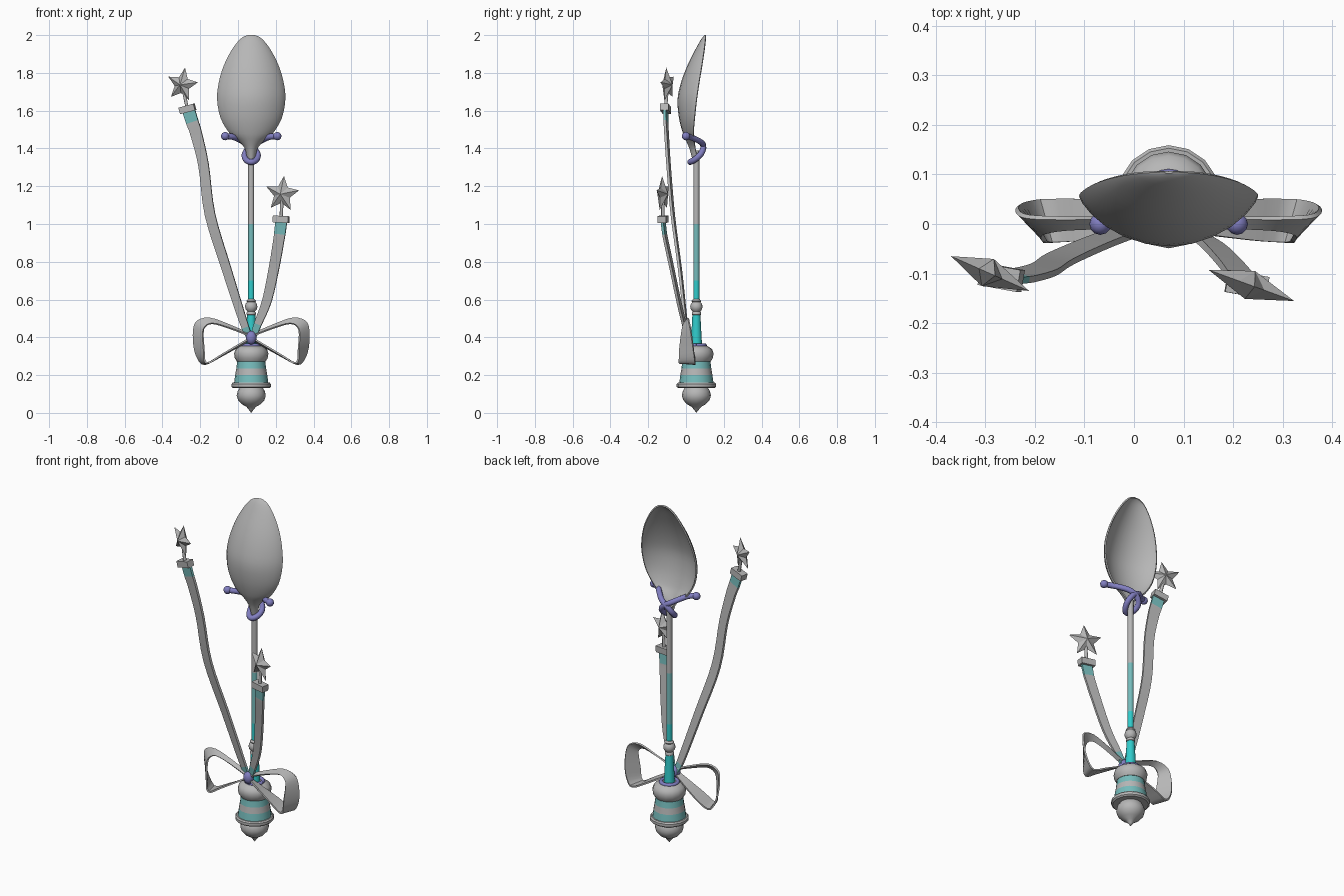
import bpy, bmesh, math
from mathutils import Matrix, Vector

if "Cube" in bpy.data.objects:
    bpy.data.objects.remove(bpy.data.objects["Cube"])

CX, CY = 0.07, 0.055          # axis of the handle


def material(name, rgb):
    m = bpy.data.materials.new(name)
    m.diffuse_color = (*rgb, 1)
    m.use_nodes = True
    m.node_tree.nodes["Principled BSDF"].inputs["Base Color"].default_value = m.diffuse_color
    return m


GRAY = material("silver gray", (0.47, 0.47, 0.47))
TEAL = material("bright teal", (0.03, 0.60, 0.60))
PALE = material("pale teal", (0.18, 0.50, 0.50))
PURPLE = material("soft purple", (0.22, 0.21, 0.53))


def finish(name, bm, mats=(GRAY,), rule=None, thickness=0, angle=40):
    bmesh.ops.recalc_face_normals(bm, faces=bm.faces[:])
    if rule:
        for f in bm.faces:
            f.material_index = rule(f.calc_center_median())
    me = bpy.data.meshes.new(name)
    bm.to_mesh(me)
    bm.free()
    ob = bpy.data.objects.new(name, me)
    bpy.context.collection.objects.link(ob)
    for m in mats:
        me.materials.append(m)
    bpy.ops.object.select_all(action='DESELECT')
    ob.select_set(True)
    bpy.context.view_layer.objects.active = ob
    if thickness:
        s = ob.modifiers.new("thickness", 'SOLIDIFY')
        s.thickness = thickness
        s.offset = 0
        bpy.ops.object.modifier_apply(modifier=s.name)
    if angle:
        bpy.ops.object.shade_smooth_by_angle(angle=math.radians(angle))
    return ob


def smooth_path(pts, n=4):
    """Catmull-Rom interpolation of tuples of any length."""
    p = [pts[0]] + list(pts) + [pts[-1]]
    out = []
    for i in range(1, len(p) - 2):
        for k in range(n):
            t = k / n
            out.append(tuple(
                0.5 * (2 * b + (c - a) * t + (2 * a - 5 * b + 4 * c - d) * t * t
                       + (3 * b - a - 3 * c + d) * t ** 3)
                for a, b, c, d in zip(p[i - 1], p[i], p[i + 1], p[i + 2])))
    return out + [tuple(pts[-1])]


def sheet(rows):
    bm = bmesh.new()
    vs = [[bm.verts.new(c) for c in r] for r in rows]
    for a, b in zip(vs, vs[1:]):
        for i in range(len(a) - 1):
            bm.faces.new((a[i], a[i + 1], b[i + 1], b[i]))
    return bm


def lathe(name, profile, mats=(GRAY,), rule=None, seg=16):
    rows = [[(CX + r * math.cos(2 * math.pi * k / seg),
              CY + r * math.sin(2 * math.pi * k / seg), z) for k in range(seg + 1)]
            for r, z in profile]
    bm = sheet(rows)
    bmesh.ops.remove_doubles(bm, verts=bm.verts[:], dist=1e-5)
    ends = [e for e in bm.edges if e.is_boundary]
    if ends:
        bmesh.ops.holes_fill(bm, edges=ends)
    return finish(name, bm, mats, rule)


def tube(name, pts, radius, mat):
    cu = bpy.data.curves.new(name, 'CURVE')
    cu.dimensions = '3D'
    cu.bevel_depth, cu.bevel_resolution, cu.use_fill_caps = radius, 2, True
    sp = cu.splines.new('POLY')
    sp.points.add(len(pts) - 1)
    for q, c in zip(sp.points, pts):
        q.co = (*c, 1)
        q.radius = 1
    cu.materials.append(mat)
    ob = bpy.data.objects.new(name, cu)
    bpy.context.collection.objects.link(ob)
    bpy.ops.object.select_all(action='DESELECT')
    ob.select_set(True)
    bpy.context.view_layer.objects.active = ob
    bpy.ops.object.convert(target='MESH')
    bpy.ops.object.shade_smooth_by_angle(angle=math.radians(50))


def ball(name, loc, scale, mat):
    bm = bmesh.new()
    bmesh.ops.create_uvsphere(bm, u_segments=12, v_segments=8, radius=1,
                              matrix=Matrix.Translation(loc) @ Matrix.Diagonal((*scale, 1)))
    finish(name, bm, (mat,), angle=60)


# Spoon bowl: height, half width, rim y, front y
bowl = [(1.345, .018, .06, .037), (1.40, .03, .05, .022), (1.44, .062, .044, .005),
        (1.48, .11, .04, -.012), (1.56, .158, .046, -.033), (1.66, .177, .057, -.041),
        (1.75, .168, .07, -.022), (1.84, .141, .085, .012), (1.92, .10, .097, .052),
        (1.97, .062, .103, .08), (1.99, .035, .105, .095), (1.998, .008, .106, .104)]
rows = []
for z, w, rim, front in smooth_path(bowl, 3):
    us = [i / 6 for i in range(-6, 7)]
    rows.append([(CX + w * math.sin(u * math.pi / 2),
                  rim - (rim - front) * math.cos(u * math.pi / 2) ** 1.5, z) for u in us])
finish("spoon_bowl", sheet(rows), thickness=0.008, angle=50)

# Handle with colour bands
lathe("handle_rod", [(.016, .58), (.016, .70), (.016, 1.0), (.016, 1.39)], (GRAY, PALE, TEAL),
      lambda c: 2 if c.z < .7 else 1 if c.z < 1 else 0, 12)
lathe("handle_collar", [(.018, .515), (.024, .52), (.024, .532), (.02, .537), (.029, .547),
                        (.033, .562), (.029, .578), (.022, .586), (.026, .592), (.018, .602)])
lathe("handle_grip", [(.032, .335), (.028, .39), (.021, .525)], (TEAL,))

# Bell base
lathe("bell_shoulder", [(.04, .36), (.062, .352), (.083, .338), (.091, .315), (.087, .29),
                        (.076, .272), (.06, .268)])
lathe("bell_body", [(.074, .275), (.079, .235), (.085, .2), (.091, .155)], (GRAY, PALE),
      lambda c: 0 if .2 < c.z < .235 else 1)
lathe("bell_rim", [(.07, .158), (.098, .16), (.104, .153), (.104, .138), (.096, .131), (.06, .133)])
lathe("bell_clapper", [(.06, .135), (.072, .115), (.077, .092), (.07, .068), (.05, .046),
                       (.025, .032), (.012, .016), (0, 0)])
ring = [(CX + .045 * math.cos(a * math.pi / 10), CY + .045 * math.sin(a * math.pi / 10), .357)
        for a in range(21)]
tube("bell_neck_ring", ring, .011, PURPLE)

# Bow loops: back edge (offset, y, z) then front edge (offset, y, z)
loop = [(.0, .01, .415, .0, -.012, .405), (.12, .012, .467, .12, -.008, .45),
        (.22, .012, .502, .205, -.01, .473), (.285, .015, .487, .245, -.016, .455),
        (.305, .025, .44, .255, -.024, .415), (.302, .038, .35, .25, -.034, .335),
        (.28, .046, .285, .247, -.037, .28), (.245, .05, .258, .225, -.037, .265),
        (.16, .048, .30, .16, -.032, .305), (.0, .012, .39, .0, -.012, .40)]
for side, label in ((-1, "left"), (1, "right")):
    rows = [[(CX + side * a, b, c), (CX + side * d, e, f)]
            for a, b, c, d, e, f in smooth_path(loop, 3)]
    finish("bow_loop_" + label, sheet(rows), thickness=0.009)
ball("bow_knot", (CX, -.002, .398), (.029, .026, .036), PURPLE)


# Ribbon tails: x, y, z, width
def tail(label, pts, band):
    path = smooth_path(pts, 4)
    rows = []
    for i, (x, y, z, w) in enumerate(path):
        a, b = path[max(i - 1, 0)], path[min(i + 1, len(path) - 1)]
        side = Vector((b[2] - a[2], 0, a[0] - b[0])).normalized()
        side = (side + Vector((0, -.2, 0))).normalized() * w / 2
        c = Vector((x, y, z))
        rows.append([c - side, c + side])
    finish("ribbon_tail_" + label, sheet(rows), (GRAY, PALE),
           lambda c: 1 if c.z > band or c.z < .47 else 0, thickness=.014)


tail("long", [(.06, .005, .40, .03), (.026, -.003, .49, .042), (-.06, -.032, .76, .05),
              (-.148, -.07, 1.05, .055), (-.182, -.092, 1.31, .055), (-.222, -.103, 1.48, .062),
              (-.242, -.106, 1.54, .066), (-.265, -.108, 1.615, .068)], 1.535)
tail("short", [(.08, .005, .40, .03), (.105, -.01, .47, .04), (.155, -.04, .60, .05),
               (.195, -.08, .79, .055), (.217, -.108, .92, .058), (.222, -.114, .955, .06),
               (.23, -.122, 1.02, .062)], .95)


# Ribbon end caps, stems and faceted stars
def charm(label, cap, tilt, star, radius, turn, spin):
    m = Matrix.Translation(cap) @ Matrix.Rotation(tilt, 4, 'Y')
    m = m @ Matrix.Rotation(math.radians(-10), 4, 'Z')
    bm = bmesh.new()
    bmesh.ops.create_cube(bm, size=1, matrix=m @ Matrix.Diagonal((.083, .045, .036, 1)))
    finish("ribbon_cap_" + label, bm, angle=0)
    tube("star_stem_" + label, [cap, star], .009, GRAY)
    m = (Matrix.Translation(star) @ Matrix.Rotation(turn, 4, 'Z')
         @ Matrix.Rotation(spin, 4, 'Y'))
    bm = bmesh.new()
    rim = []
    for k in range(10):
        r, a = radius * (.48 if k % 2 else 1), k * math.pi / 5
        rim.append(bm.verts.new(m @ Vector((r * math.sin(a), 0, r * math.cos(a)))))
    for y in (-.03, .03):
        apex = bm.verts.new(m @ Vector((0, y, 0)))
        for k in range(10):
            bm.faces.new((rim[k], rim[(k + 1) % 10], apex))
    finish("star_" + label, bm, angle=0)


charm("long", (-.268, -.108, 1.61), math.radians(-15), (-.295, -.098, 1.737), .092,
      math.radians(-24), math.radians(10))
charm("short", (.228, -.122, 1.025), math.radians(3), (.234, -.123, 1.158), .097,
      math.radians(-20), math.radians(6))

# Purple cord wrapped behind the spoon neck, with ball ends
half = [(-.068, .0, 1.465), (-.03, .018, 1.462), (.0, .048, 1.45), (.04, .083, 1.43),
        (.08, .092, 1.405), (.104, .078, 1.37), (.098, .045, 1.34), (CX, .022, 1.328)]
cord = half + [(2 * CX - x, y, z) for x, y, z in half[-2::-1]]
tube("neck_cord", smooth_path(cord, 4), .016, PURPLE)
for s, label in ((-1, "left"), (1, "right")):
    ball("cord_end_" + label, (CX + s * .138, .0, 1.465), (.022, .022, .022), PURPLE)
